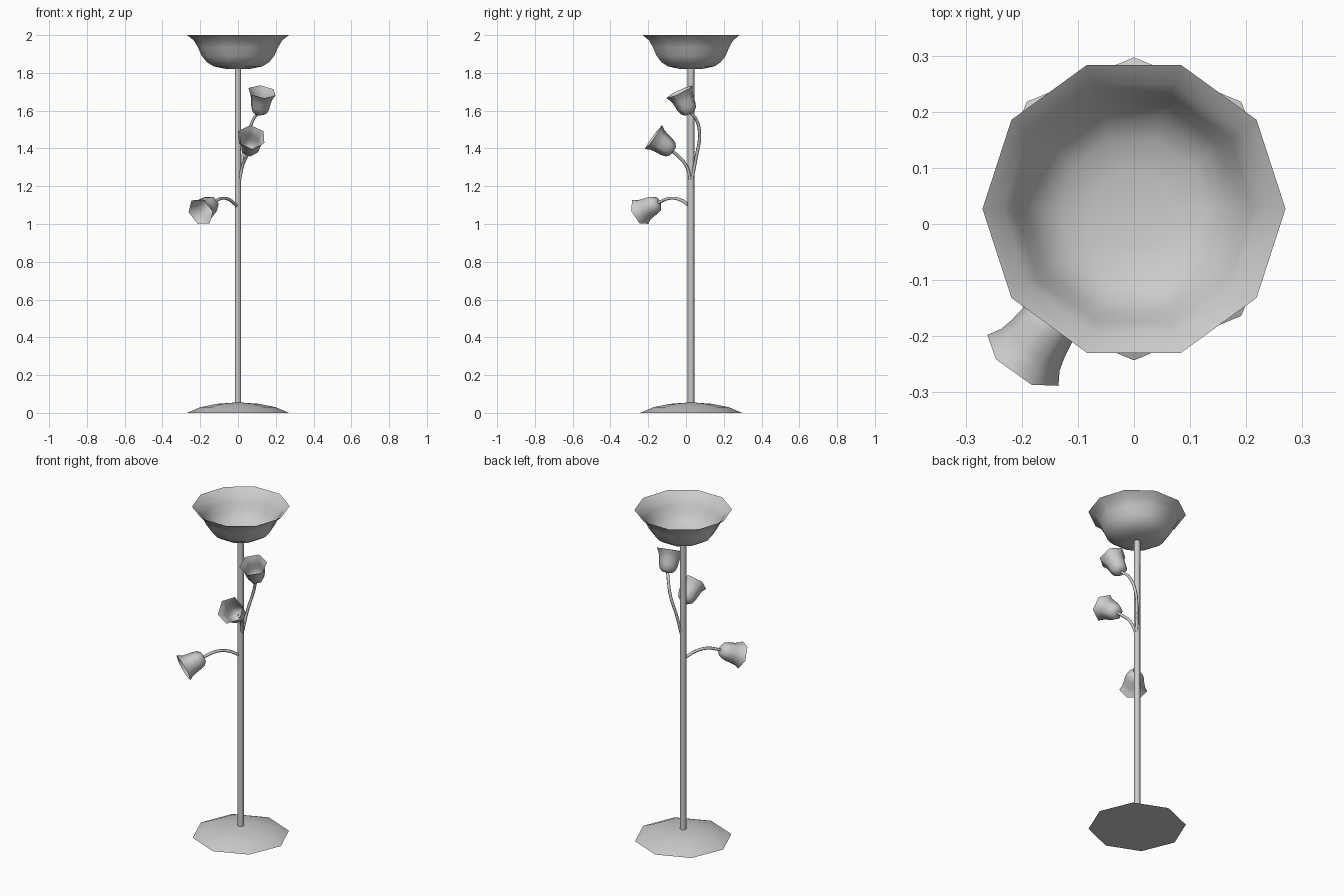
import bpy, bmesh, math
from mathutils import Vector, Matrix

if "Cube" in bpy.data.objects:
    bpy.data.objects.remove(bpy.data.objects["Cube"])

CY = 0.027  # pole axis sits slightly behind the origin


def lathe(name, profile, sides, matrix, phase=0.0, angle=180, cap=False):
    """Spin a (radius, height) profile into a faceted surface."""
    bm = bmesh.new()
    rings = []
    for r, z in profile:
        if r == 0:
            rings.append([bm.verts.new((0, 0, z))] * sides)
        else:
            rings.append([bm.verts.new((r * math.cos(phase + i * math.tau / sides),
                                        r * math.sin(phase + i * math.tau / sides), z))
                          for i in range(sides)])
    for a, b in zip(rings, rings[1:]):
        for i in range(sides):
            j = (i + 1) % sides
            bm.faces.new(list(dict.fromkeys((a[i], a[j], b[j], b[i]))))
    if cap:
        bm.faces.new(rings[0][::-1])
    bmesh.ops.recalc_face_normals(bm, faces=bm.faces[:])
    mesh = bpy.data.meshes.new(name)
    bm.to_mesh(mesh)
    bm.free()
    ob = bpy.data.objects.new(name, mesh)
    ob.matrix_world = matrix
    bpy.context.collection.objects.link(ob)
    bpy.ops.object.select_all(action='DESELECT')
    bpy.context.view_layer.objects.active = ob
    ob.select_set(True)
    bpy.ops.object.shade_smooth_by_angle(angle=math.radians(angle))
    return ob


def stem(name, points, radius=0.0085):
    """Thin round arm through the given points."""
    cu = bpy.data.curves.new(name, 'CURVE')
    cu.dimensions = '3D'
    cu.bevel_depth = radius
    cu.bevel_resolution = 1
    cu.resolution_u = 5
    sp = cu.splines.new('BEZIER')
    sp.bezier_points.add(len(points) - 1)
    for bp, p in zip(sp.bezier_points, points):
        bp.co = p
        bp.handle_left_type = bp.handle_right_type = 'AUTO'
    ob = bpy.data.objects.new(name, cu)
    bpy.context.collection.objects.link(ob)


BELL = [(0, 0), (0.028, 0.003), (0.045, 0.018), (0.053, 0.045),
        (0.058, 0.08), (0.064, 0.105), (0.078, 0.13)]


def flower(name, base, mouth, corner, path):
    """Six-sided bell shade opening towards mouth, on its own stem."""
    base = Vector(base)
    z = (Vector(mouth) - base).normalized()
    x = Vector(corner)
    x = (x - z * x.dot(z)).normalized()
    m = Matrix((x, z.cross(x), z)).transposed().to_4x4()
    m.translation = Vector(mouth) - z * 0.13
    lathe(name + "_shade", BELL, 6, m)
    stem(name + "_stem", path + [m.translation + z * 0.01])


axis = Matrix.Translation((0, CY, 0))

# Octagonal domed foot, hexagonal pole, ten-sided bowl
lathe("base", [(0.27, 0), (0.2, 0.03), (0.11, 0.048), (0, 0.056)], 8, axis, angle=40, cap=True)
lathe("pole", [(0.018, 0.045), (0.018, 1.828)], 6, axis, phase=math.pi / 2)
lathe("bowl", [(0, 1.82), (0.07, 1.822), (0.13, 1.835), (0.165, 1.857), (0.192, 1.89),
               (0.212, 1.935), (0.234, 1.972), (0.27, 2.0)], 10, axis)

# Three flower lights
flower("upper_flower", (0.112, 0.02, 1.585), (0.127, -0.034, 1.70), (0.8, 0.6, 0.17),
       [(0.008, 0.03, 1.23), (0.025, 0.055, 1.36), (0.055, 0.072, 1.48), (0.085, 0.05, 1.56)])
flower("middle_flower", (0.06, -0.07, 1.385), (0.07, -0.172, 1.46), (0, 0, 1),
       [(0.008, 0.025, 1.23), (0.025, 0.0, 1.31), (0.045, -0.04, 1.358)])
flower("lower_flower", (-0.122, -0.135, 1.12), (-0.198, -0.243, 1.064), (-0.068, 0.032, -0.007),
       [(-0.005, 0.02, 1.095), (-0.045, -0.03, 1.128), (-0.085, -0.085, 1.136)])
